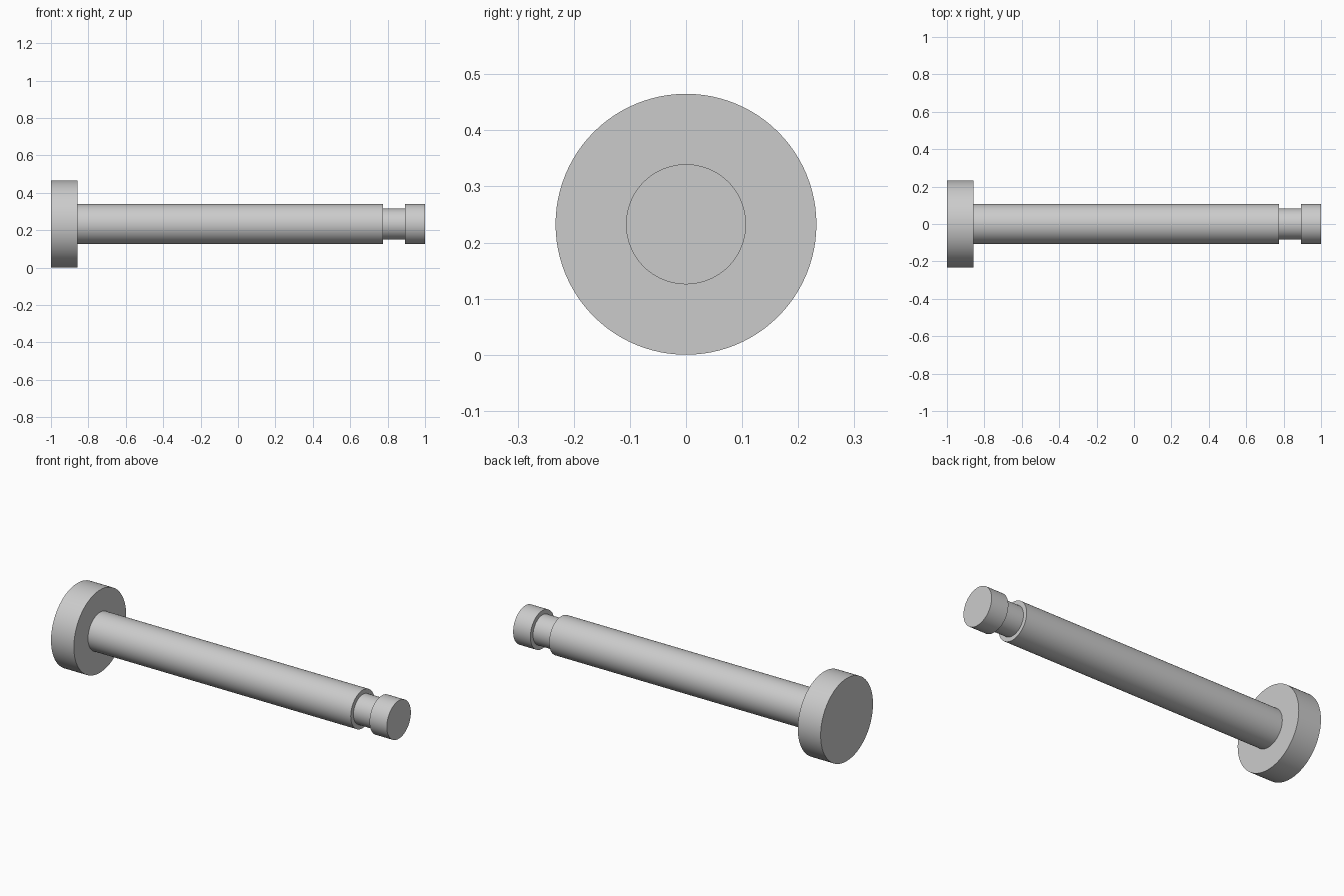
import bpy
import bmesh
import math
from mathutils import Matrix

cube = bpy.data.objects.get("Cube")
if cube:
    bpy.data.objects.remove(cube, do_unlink=True)

SEGMENTS = 96
HEAD_R, SHAFT_R, GROOVE_R = 0.2325, 0.107, 0.083

# One plain grey for the whole pin
grey = bpy.data.materials.new("steel_grey")
grey.use_nodes = True
color = (0.6, 0.6, 0.6, 1)
grey.diffuse_color = color
grey.node_tree.nodes["Principled BSDF"].inputs["Base Color"].default_value = color

# Stepped profile (x, radius): head, shaft, retaining groove, tip
profile = [(-1, 0), (-1, HEAD_R), (-0.858, HEAD_R), (-0.858, SHAFT_R),
           (0.776, SHAFT_R), (0.776, GROOVE_R), (0.893, GROOVE_R),
           (0.893, SHAFT_R), (1, SHAFT_R), (1, 0)]

# Revolve the profile around the x axis
bm = bmesh.new()
verts = [bm.verts.new((x, 0, r)) for x, r in profile]
edges = [bm.edges.new(pair) for pair in zip(verts, verts[1:])]
bmesh.ops.spin(bm, geom=verts + edges, cent=(0, 0, 0), axis=(1, 0, 0),
               angle=math.tau, steps=SEGMENTS, use_merge=True)
bmesh.ops.remove_doubles(bm, verts=bm.verts, dist=0.0001)
bmesh.ops.recalc_face_normals(bm, faces=bm.faces)
bmesh.ops.transform(bm, matrix=Matrix.Translation((0, 0, HEAD_R)), verts=bm.verts)

mesh = bpy.data.meshes.new("clevis_pin")
bm.to_mesh(mesh)
bm.free()
mesh.materials.append(grey)
pin = bpy.data.objects.new("clevis_pin", mesh)
bpy.context.collection.objects.link(pin)

# Smooth barrels, sharp shoulders
bpy.ops.object.select_all(action='DESELECT')
pin.select_set(True)
bpy.context.view_layer.objects.active = pin
bpy.ops.object.shade_smooth_by_angle(angle=math.radians(30))
